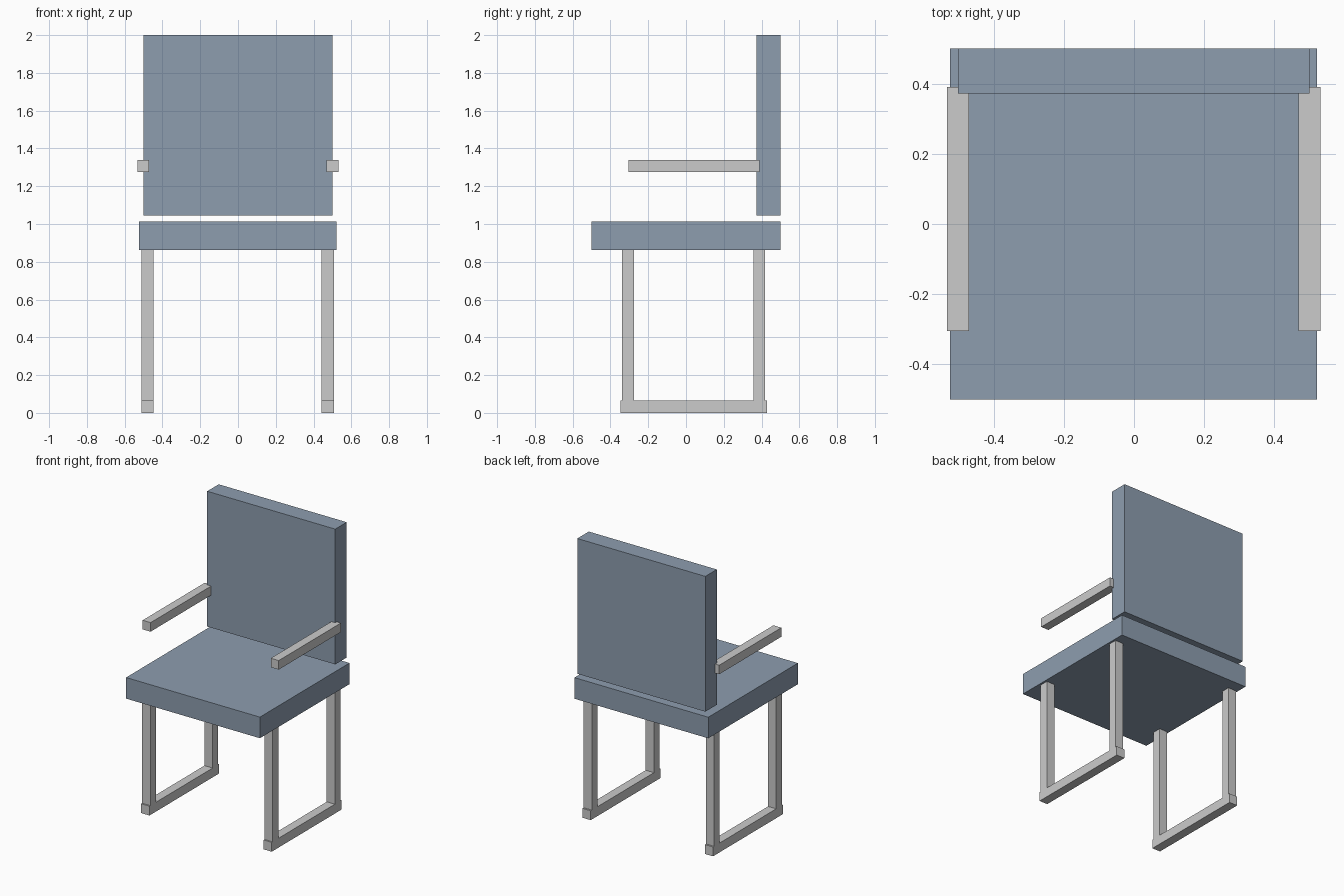
import bpy

if "Cube" in bpy.data.objects:
    bpy.data.objects.remove(bpy.data.objects["Cube"])

fabric = bpy.data.materials.new("blue_grey_fabric")
fabric.diffuse_color = (0.27, 0.34, 0.43, 1.0)
fabric.use_nodes = True
fabric.node_tree.nodes["Principled BSDF"].inputs["Base Color"].default_value = fabric.diffuse_color


def box(name, x, y, z, material=None):
    """Add a box spanning the given (min, max) ranges."""
    spans = (x, y, z)
    bpy.ops.mesh.primitive_cube_add(size=1, location=[(a + b) / 2 for a, b in spans])
    obj = bpy.context.object
    obj.name = obj.data.name = name
    obj.scale = [b - a for a, b in spans]
    bpy.ops.object.transform_apply(location=False, rotation=False, scale=True)
    if material:
        obj.data.materials.append(material)
    return obj


# Upholstered seat and backrest
box("seat", (-0.524, 0.521), (-0.5, 0.5), (0.863, 1.012), fabric)
box("backrest", (-0.501, 0.499), (0.372, 0.5), (1.045, 2.0), fabric)

# Armrests and sled-style leg frames, one per side
for side, arm_x, leg_x in (("left", -0.501, -0.48), ("right", 0.5, 0.475)):
    arm = (arm_x - 0.031, arm_x + 0.031)
    leg = (leg_x - 0.032, leg_x + 0.032)
    box(side + "_armrest", arm, (-0.304, 0.39), (1.275, 1.339))
    box(side + "_floor_rail", leg, (-0.348, 0.43), (0.0, 0.066))
    box(side + "_front_leg", leg, (-0.338, -0.275), (0.066, 0.863))
    box(side + "_back_leg", leg, (0.357, 0.418), (0.066, 0.863))
